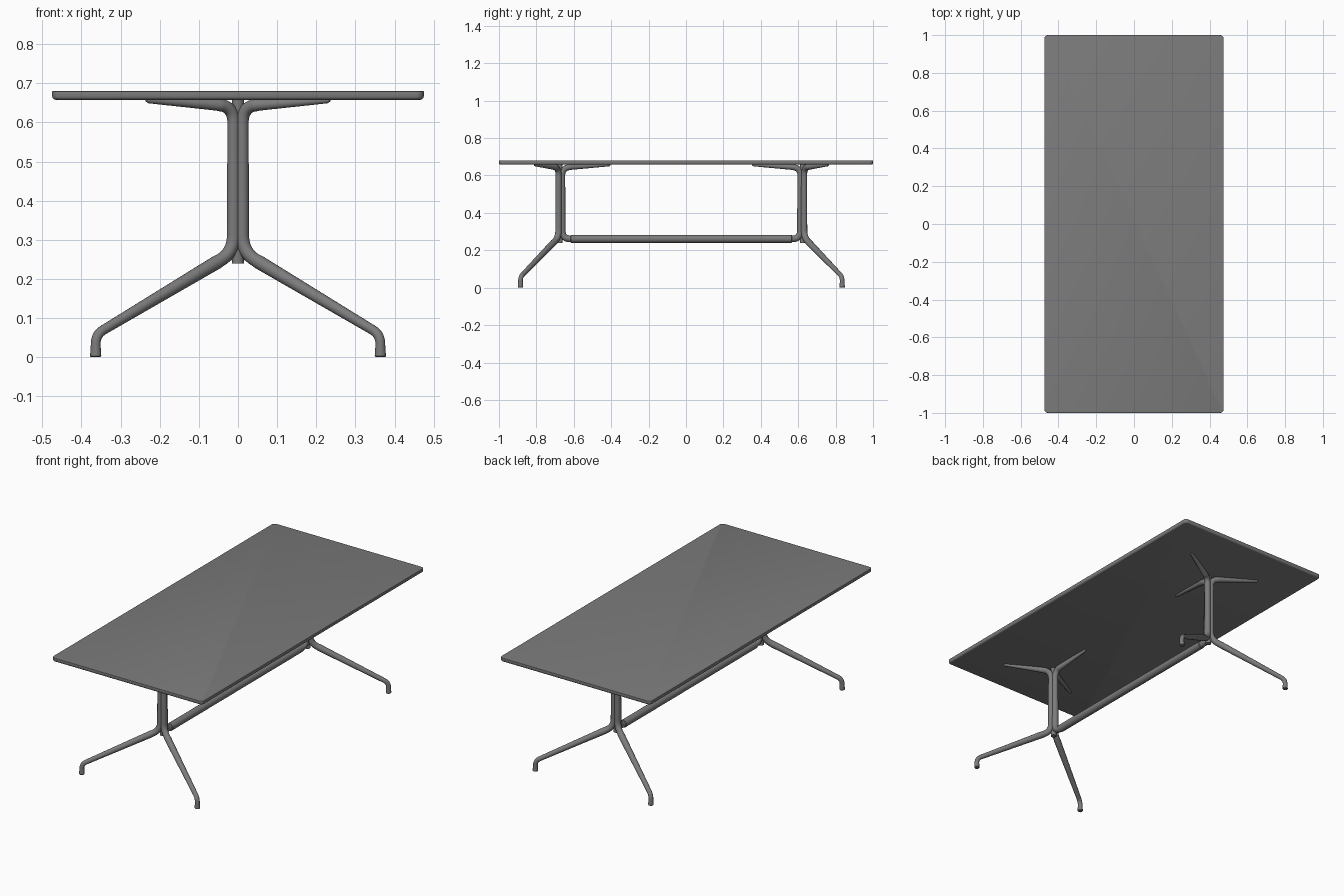
import bpy
import bmesh
from math import radians, cos, sin
from mathutils import Vector

old = bpy.data.objects.get("Cube")
if old:
    bpy.data.objects.remove(old)

grey = bpy.data.materials.new("dark_grey")
grey.use_nodes = True
COLOUR = (0.2, 0.2, 0.2, 1)
grey.diffuse_color = COLOUR
grey.node_tree.nodes["Principled BSDF"].inputs["Base Color"].default_value = COLOUR

MID_Y = -0.025      # centre of the underframe
COLUMN_Y = 0.65     # distance of each column from that centre


def finish(obj, angle=35):
    obj.data.materials.clear()
    obj.data.materials.append(grey)
    bpy.ops.object.select_all(action='DESELECT')
    obj.select_set(True)
    bpy.context.view_layer.objects.active = obj
    if obj.type == 'CURVE':
        bpy.ops.object.convert(target='MESH')
    bpy.ops.object.shade_smooth_by_angle(angle=radians(angle))


def rounded(path, steps=10):
    """Round path corners; each item is (position, tube radius, corner length)."""
    out = []
    for i, (p, r, f) in enumerate(path):
        if not f:
            out.append((p, r))
            continue
        a = p + (path[i - 1][0] - p).normalized() * f
        b = p + (path[i + 1][0] - p).normalized() * f
        for k in range(steps + 1):
            t = k / steps
            out.append((a * (1 - t) ** 2 + p * 2 * t * (1 - t) + b * t ** 2, r))
    return out


def tube(name, path):
    curve = bpy.data.curves.new(name, 'CURVE')
    curve.dimensions = '3D'
    curve.bevel_depth = 1
    curve.bevel_resolution = 6
    curve.use_fill_caps = True
    pts = rounded(path)
    spline = curve.splines.new('POLY')
    spline.points.add(len(pts) - 1)
    for sp, (p, r) in zip(spline.points, pts):
        sp.co = (*p, 1)
        sp.radius = r
    obj = bpy.data.objects.new(name, curve)
    bpy.context.collection.objects.link(obj)
    finish(obj)


def place(profile, side, angle):
    """Stand a (reach, height, radius, corner) profile at a column; 90 is outward."""
    a = radians(angle)
    return [(Vector((d * cos(a), MID_Y + side * (COLUMN_Y + d * sin(a)), z)), r, f)
            for d, z, r, f in profile]


# Table top: rounded corners and softened lower rim
bm = bmesh.new()
bmesh.ops.create_cube(bm, size=1)
bmesh.ops.scale(bm, vec=(0.95, 2, 0.022), verts=bm.verts)
bmesh.ops.translate(bm, vec=(0, 0, 0.669), verts=bm.verts)
upright = [e for e in bm.edges if abs(e.verts[0].co.z - e.verts[1].co.z) > 0.01]
bmesh.ops.bevel(bm, geom=upright, offset=0.02, segments=6, profile=0.5, affect='EDGES')
for height, size in ((0.658, 0.009), (0.68, 0.002)):
    rim = [e for e in bm.edges if all(abs(v.co.z - height) < 0.001 for v in e.verts)]
    bmesh.ops.bevel(bm, geom=rim, offset=size, segments=3, profile=0.5, affect='EDGES')
mesh = bpy.data.meshes.new("table_top")
bm.to_mesh(mesh)
bm.free()
top = bpy.data.objects.new("table_top", mesh)
bpy.context.collection.objects.link(top)
finish(top)

# Shared upper part: bracket arm under the top, turning down into the column
arm = [(0.271, 0.657, 0.004, 0), (0.264, 0.657, 0.008, 0),
       (0.06, 0.645, 0.015, 0), (0.013, 0.643, 0.016, 0.045)]
leg = arm + [(0.013, 0.268, 0.017, 0.045), (0.06, 0.244, 0.018, 0),
             (0.42, 0.058, 0.0125, 0.025), (0.42, 0.003, 0.0145, 0), (0.42, 0, 0.012, 0)]
tie = arm + [(0.013, 0.261, 0.018, 0.045), (0.06, 0.261, 0.021, 0)]

for side, end in ((-1, "front"), (1, "back")):
    # Splayed legs, each one continuous with its column lobe and arm
    for angle, hand in ((30, "left"), (150, "right")):
        tube(f"{end}_{hand}_leg", place(leg, side, angle))
    # Core that fills the centre of the three lobes
    bpy.ops.mesh.primitive_cylinder_add(vertices=24, radius=0.015, depth=0.42,
                                        location=(0, MID_Y + side * COLUMN_Y, 0.45))
    core = bpy.context.object
    core.name = f"{end}_column_core"
    finish(core)

# Stretcher joining both columns
tube("stretcher", place(tie, -1, -90) + place(tie, 1, -90)[::-1])
